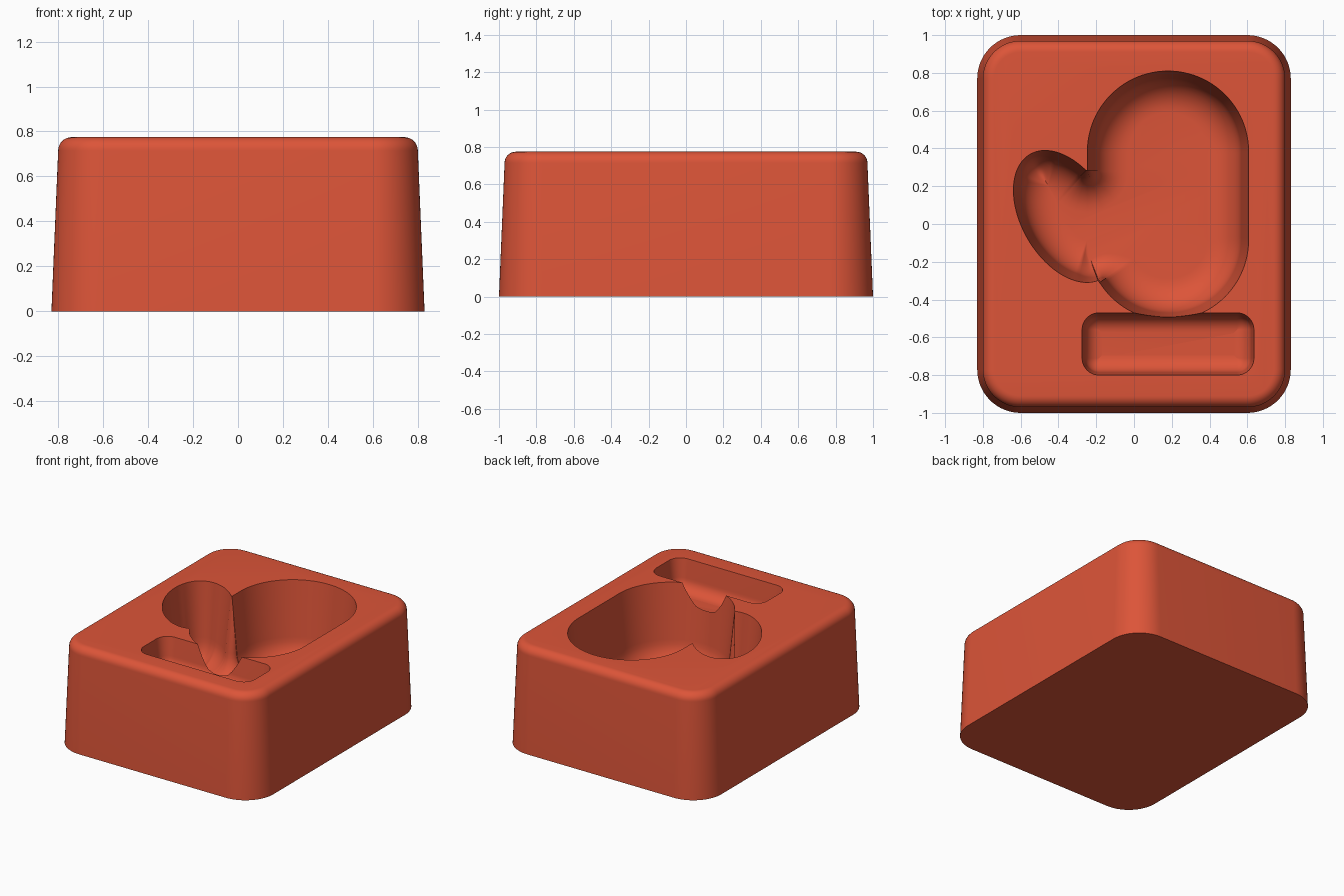
import bpy, bmesh
from math import sin, cos, pi, radians, hypot
from mathutils import Vector

if "Cube" in bpy.data.objects:
    bpy.data.objects.remove(bpy.data.objects["Cube"])

red = bpy.data.materials.new("brick red")
red.use_nodes = True
red.diffuse_color = (0.72, 0.09, 0.04, 1)
red.node_tree.nodes["Principled BSDF"].inputs["Base Color"].default_value = red.diffuse_color


def rounded_rect(cx, cy, hx, hy, r, steps=16):
    """Counter-clockwise outline as (point, inward offset direction)."""
    out = []
    for k, (sx, sy) in enumerate(((1, 1), (-1, 1), (-1, -1), (1, -1))):
        for i in range(steps + 1):
            a = (k + i / steps) * pi / 2
            n = Vector((cos(a), sin(a)))
            c = Vector((cx + sx * (hx - r), cy + sy * (hy - r)))
            out.append((c + n * r, -n))
    return out


def fillet(inset, z, r, up, steps=8):
    """Quarter-round levels: up for an outer top edge, otherwise a pocket floor."""
    arc = [i / steps * pi / 2 for i in range(steps + 1)]
    if up:
        return [(z - r + r * sin(a), inset + r * (1 - cos(a))) for a in arc]
    return [(z + r * (1 - cos(a)), inset - r * sin(a)) for a in arc]


def stack(name, outline, levels):
    """Loft an outline through (height, inset) levels into a closed solid."""
    bm = bmesh.new()
    rings = [[bm.verts.new((*(p + n * d), z)) for p, n in outline] for z, d in levels]
    count = len(outline)
    for low, high in zip(rings, rings[1:]):
        for i in range(count):
            j = (i + 1) % count
            bm.faces.new((low[i], low[j], high[j], high[i]))
    bm.faces.new(rings[0][::-1])
    bm.faces.new(rings[-1])
    bmesh.ops.remove_doubles(bm, verts=bm.verts, dist=0.0002)
    bmesh.ops.recalc_face_normals(bm, faces=bm.faces)
    mesh = bpy.data.meshes.new(name)
    bm.to_mesh(mesh)
    bm.free()
    mesh.materials.append(red)
    ob = bpy.data.objects.new(name, mesh)
    bpy.context.collection.objects.link(ob)
    return ob


TOP = 0.775

# Block with drafted sides and a rounded top edge
block = stack("block", rounded_rect(0, 0, 0.83, 1.0, 0.23),
              [(0, 0)] + fillet(0.03, TOP, 0.06, True))

# Mitten outline: a long palm joined by a tilted oval thumb
PALM_X, PALM_LOW, PALM_HIGH, PALM_R = 0.18, -0.083, 0.383, 0.427
THUMB, LONG, SHORT, TILT = Vector((-0.36, 0.04)), 0.38, 0.235, radians(-60)
INSET = 0.22


def in_palm(p):
    y = min(max(p.y, PALM_LOW), PALM_HIGH)
    return hypot(p.x - PALM_X, p.y - y) < PALM_R


def thumb_local(p):
    d = p - THUMB
    return Vector((d.x * cos(TILT) + d.y * sin(TILT), d.y * cos(TILT) - d.x * sin(TILT)))


def in_thumb(p):
    q = thumb_local(p)
    return hypot(q.x / LONG, q.y / SHORT) < 1


def turn(v):
    return Vector((v.x * cos(TILT) - v.y * sin(TILT), v.x * sin(TILT) + v.y * cos(TILT)))


def palm_outline():
    out, mid = [], (PALM_LOW + PALM_HIGH) / 2

    def side(x, y0, y1, n):
        for i in range(1, 30):
            out.append((Vector((x, y0 + (y1 - y0) * i / 30)), Vector((n, 0))))

    def arc(y, start):
        for i in range(49):
            n = Vector((cos(start + pi * i / 48), sin(start + pi * i / 48)))
            out.append((Vector((PALM_X, y)) + n * PALM_R, -n))

    side(PALM_X - PALM_R, mid, PALM_LOW, 1)
    arc(PALM_LOW, pi)
    side(PALM_X + PALM_R, PALM_LOW, PALM_HIGH, -1)
    arc(PALM_HIGH, 0)
    side(PALM_X - PALM_R, PALM_HIGH, mid, 1)
    return out


def thumb_outline():
    out = []
    for i in range(120):
        t = pi / 2 - 0.2 + 2 * pi * i / 120
        g = hypot(LONG * sin(t), SHORT * cos(t))
        n = turn(Vector((SHORT * cos(t), LONG * sin(t)))) / g
        # Narrow the inset at the tight tip so the rings never cross
        scale = min(1, 0.85 * g ** 3 / (LONG * SHORT) / INSET)
        out.append((THUMB + turn(Vector((LONG * cos(t), SHORT * sin(t)))), -n * scale))
    return out


def corner_fan(a, b):
    """Sweep the offset direction around the sharp cusp between two outlines."""
    p = (a[0] + b[0]) / 2
    fan = []
    for i in range(13):
        d = a[1].lerp(b[1], i / 12)
        length = a[1].length + (b[1].length - a[1].length) * i / 12
        fan.append((p, d.normalized() * length))
    return fan


palm = [s for s in palm_outline() if not in_thumb(s[0])]
thumb = [s for s in thumb_outline() if not in_palm(s[0])]
mitten = palm + corner_fan(palm[-1], thumb[0]) + thumb + corner_fan(thumb[-1], palm[0])

# Cutters for the deep mitten pocket and the shallow front slot
pocket_cutter = stack("mitten_pocket_cutter", mitten,
                      fillet(INSET, 0.19, 0.18, False) + [(TOP, 0), (TOP + 0.1, 0)])
slot_cutter = stack("slot_cutter", rounded_rect(0.18, -0.635, 0.455, 0.165, 0.09, 10),
                    fillet(0.105, 0.55, 0.09, False) + [(TOP, 0), (TOP + 0.1, 0)])

bpy.context.view_layer.objects.active = block
for cutter in (pocket_cutter, slot_cutter):
    mod = block.modifiers.new(cutter.name, "BOOLEAN")
    mod.operation = "DIFFERENCE"
    mod.solver = "EXACT"
    mod.object = cutter
    bpy.ops.object.modifier_apply(modifier=mod.name)
    bpy.data.objects.remove(cutter)

# Soft shading with crisp pocket rims
for ob in bpy.context.selected_objects:
    ob.select_set(False)
block.select_set(True)
bpy.ops.object.shade_smooth_by_angle(angle=radians(35))
